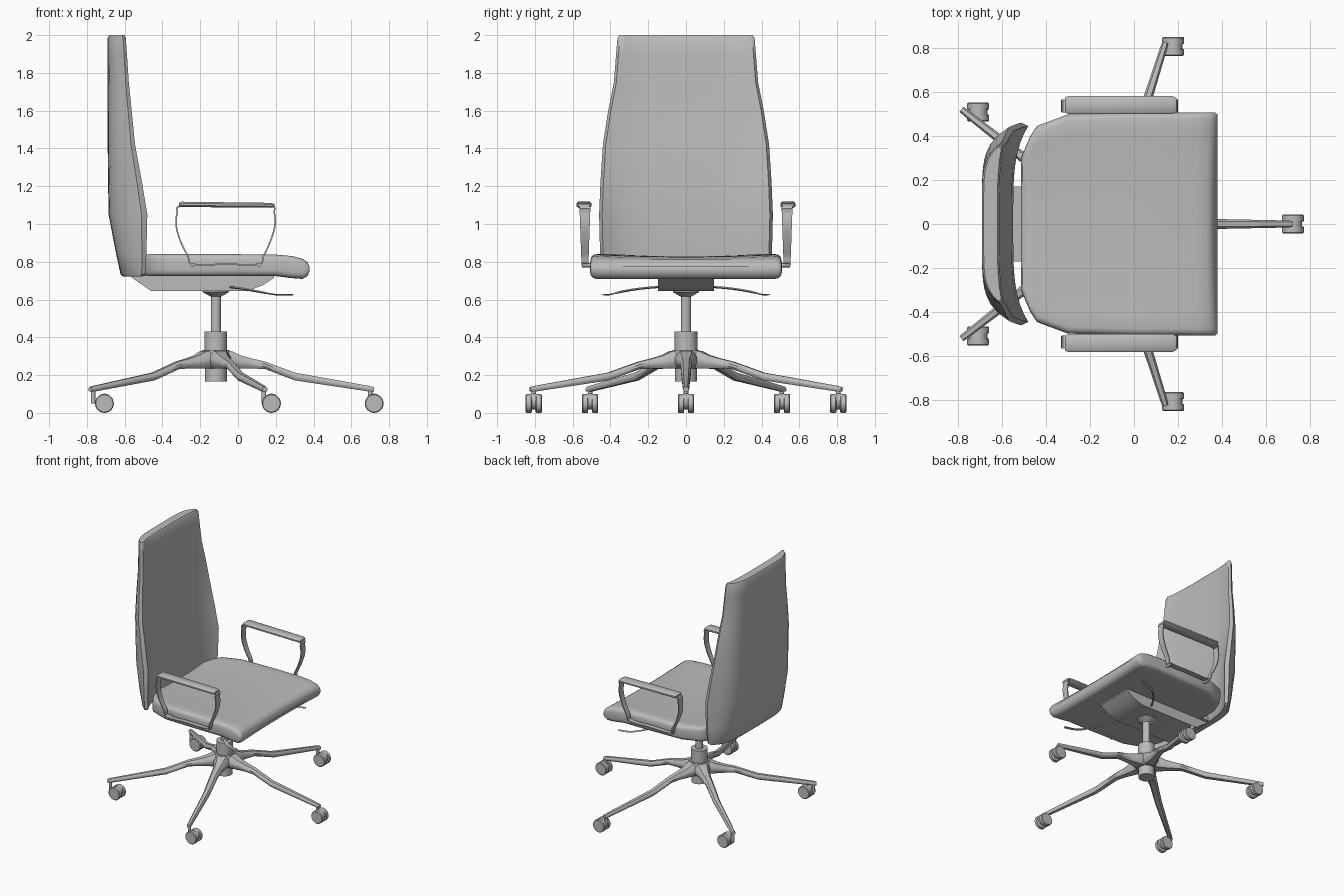
import bpy, bmesh, math
from mathutils import Vector

cube = bpy.data.objects.get("Cube")
if cube:
    bpy.data.objects.remove(cube, do_unlink=True)

grey = bpy.data.materials.new("plain grey")
grey.use_nodes = True
grey.diffuse_color = (0.5, 0.5, 0.5, 1)
grey.node_tree.nodes["Principled BSDF"].inputs["Base Color"].default_value = (0.5, 0.5, 0.5, 1)


def finish(name, bm, angle=40):
    bmesh.ops.recalc_face_normals(bm, faces=bm.faces)
    mesh = bpy.data.meshes.new(name)
    bm.to_mesh(mesh)
    bm.free()
    mesh.materials.append(grey)
    mesh.shade_smooth()
    mesh.set_sharp_from_angle(angle=math.radians(angle))
    obj = bpy.data.objects.new(name, mesh)
    bpy.context.scene.collection.objects.link(obj)
    return obj


def loft(name, rings, closed=False, angle=40):
    """Skin a list of equal rings; cap the ends unless the path is closed."""
    bm = bmesh.new()
    loops = [[bm.verts.new(p) for p in ring] for ring in rings]
    pairs = list(zip(loops, loops[1:]))
    if closed:
        pairs.append((loops[-1], loops[0]))
    n = len(loops[0])
    for a, b in pairs:
        for i in range(n):
            j = (i + 1) % n
            bm.faces.new((a[i], a[j], b[j], b[i]))
    if not closed:
        bm.faces.new(loops[0])
        bm.faces.new(loops[-1])
    return finish(name, bm, angle)


def lathe(name, profile, x, y=0, steps=28):
    """Turn (radius, height) points round a vertical axis."""
    turns = [i * math.tau / steps for i in range(steps)]
    return loft(name, [[(x + r * math.cos(t), y + r * math.sin(t), z) for t in turns]
                       for r, z in profile])


def disc(name, x, z, profile, steps=24):
    """Turn (radius, y) points round an axis along y."""
    turns = [i * math.tau / steps for i in range(steps)]
    return loft(name, [[(x + r * math.cos(t), y, z + r * math.sin(t)) for t in turns]
                       for r, y in profile])


def smooth_path(points, closed=False, steps=4):
    """Catmull-Rom curve through the points."""
    pts = [Vector(p) for p in points]
    n, out = len(pts), []
    pick = (lambda i: pts[i % n]) if closed else (lambda i: pts[max(0, min(n - 1, i))])
    for i in range(n if closed else n - 1):
        a, b, c, d = (pick(i + k) for k in (-1, 0, 1, 2))
        for s in range(steps):
            t = s / steps
            out.append(0.5 * (2 * b + (c - a) * t + (2 * a - 5 * b + 4 * c - d) * t ** 2
                              + (3 * b - a - 3 * c + d) * t ** 3))
    return out if closed else out + [pts[-1]]


# Seat cushion: rounded sections from back to front, dished on top
def seat_ring(x, w, low, high):
    c = min(0.03, (high - low) * 0.4)
    dish = 0.012 if high > 0.82 else 0
    inner = w - c
    ring = []
    for k in range(17):
        y = inner * (k / 8 - 1)
        ring.append((y, high - dish * (1 - (y / inner) ** 2)))
    corner = [(0.5, 0.87), (0.87, 0.5), (1, 0)]
    right_top = [(inner + c * a, high - c + c * b) for a, b in corner]
    right_low = [(inner + c * a, low + c - c * b) for a, b in reversed(corner)]
    ring += right_top + right_low
    ring += [(inner * (1 - k / 8), low) for k in range(17)]
    ring += [(-y, z) for y, z in reversed(right_low)] + [(-y, z) for y, z in reversed(right_top)]
    bow = 0.014 * max(0, min(1, (x - 0.1) / 0.25))
    return [(x - bow * (1 - (y / w) ** 2), y, z) for y, z in ring]


seat = [(-0.512, 0.30, 0.75, 0.81), (-0.505, 0.32, 0.73, 0.833), (-0.47, 0.40, 0.725, 0.84),
        (-0.44, 0.445, 0.725, 0.84), (-0.3, 0.497, 0.725, 0.84), (0, 0.505, 0.725, 0.84),
        (0.2, 0.505, 0.725, 0.838), (0.29, 0.507, 0.714, 0.83), (0.345, 0.507, 0.71, 0.815),
        (0.37, 0.505, 0.725, 0.797), (0.379, 0.497, 0.75, 0.775)]
loft("seat", [seat_ring(*s) for s in seat], angle=60)


# Backrest: shell sections with side wings curling forward
def back_ring(z, w, rear, centre, wing):
    us = [i / 12 - 1 for i in range(25)]
    back = [(rear + 0.85 * (wing - rear) * abs(u) ** 6, w * u, z) for u in us]
    front = [(centre + (wing - centre) * abs(u) ** 4, 0.965 * w * u, z) for u in reversed(us)]
    return back + front


back = [(0.722, 0.43, -0.61, -0.565, -0.505), (0.735, 0.445, -0.622, -0.555, -0.49),
        (0.84, 0.455, -0.645, -0.55, -0.485), (1.05, 0.46, -0.685, -0.548, -0.48),
        (1.22, 0.453, -0.688, -0.555, -0.508), (1.42, 0.44, -0.69, -0.57, -0.545),
        (1.6, 0.412, -0.69, -0.585, -0.563), (1.75, 0.382, -0.69, -0.595, -0.578),
        (1.9, 0.37, -0.69, -0.605, -0.588), (1.985, 0.363, -0.69, -0.61, -0.594),
        (2.0, 0.352, -0.682, -0.62, -0.602)]
loft("backrest", [back_ring(*b) for b in back], angle=50)

# Mechanism housing under the seat, reaching back to the backrest
housing = [(-0.58, 0.735), (-0.56, 0.715), (-0.46, 0.645), (0.05, 0.645), (0.13, 0.675),
           (0.19, 0.715), (0.19, 0.735)]
loft("seat_mechanism", [[(x, y, z) for x, z in housing] for y in (-0.147, 0.147)])
loft("back_bracket", [[(x, y, z) for x, z in ((-0.6, 0.725), (-0.49, 0.725), (-0.49, 0.76), (-0.6, 0.76))]
                      for y in (-0.17, 0.17)])

# Gas column, sleeve and lower hub
AXIS = -0.117
lathe("gas_column", [(0.027, 0.4), (0.027, 0.615), (0.07, 0.64), (0.07, 0.65)], AXIS)
lathe("column_sleeve", [(0.06, 0.32), (0.06, 0.43)], AXIS)
lathe("base_hub", [(0.07, 0.235), (0.085, 0.25), (0.085, 0.31), (0.07, 0.333)], AXIS)
lathe("lower_sleeve", [(0.058, 0.165), (0.058, 0.25)], AXIS)

# Five base legs: (distance, half width, bottom, top)
sections = [(0.02, 0.06, 0.237, 0.332), (0.08, 0.058, 0.236, 0.328), (0.13, 0.042, 0.235, 0.305),
            (0.19, 0.033, 0.235, 0.288), (0.26, 0.029, 0.232, 0.272), (0.5, 0.024, 0.172, 0.213),
            (0.97, 0.016, 0.113, 0.143), (1.0, 0.014, 0.112, 0.137)]
outline = [(-1, 0.3), (-0.6, 0), (0.6, 0), (1, 0.3), (1, 0.65), (0.55, 1), (-0.55, 1), (-1, 0.65)]
casters = []
for degrees, reach, shift in ((0, 0.836, 0.012), (72.5, 0.865, 0.03), (142, 0.845, 0.05),
                              (218, 0.845, 0.05), (287.5, 0.865, 0.03)):
    a = math.radians(degrees)
    out, side = Vector((math.cos(a), math.sin(a), 0)), Vector((-math.sin(a), math.cos(a), 0))
    rings = []
    for d, w, low, high in sections:
        r = d if d < 0.3 else d * reach
        mid = Vector((AXIS, 0, 0)) + out * r
        rings.append([mid + side * (w * s) + Vector((0, 0, low + (high - low) * h)) for s, h in outline])
    loft("base_leg", rings)
    tip = Vector((AXIS, 0, 0)) + out * (reach - 0.02)
    casters.append((tip, tip.x + shift + 0.01))

# Twin-wheel casters, all trailing the same way
for tip, x in casters:
    for s in (-1, 1):
        disc("caster_wheel", x, 0.05, [(0.044, tip.y + s * 0.01), (0.05, tip.y + s * 0.014),
                                       (0.05, tip.y + s * 0.038), (0.045, tip.y + s * 0.043)])
    disc("caster_body", x, 0.06, [(0.042, tip.y - 0.014), (0.042, tip.y + 0.014)])
    lathe("caster_stem", [(0.012, 0.05), (0.012, 0.125)], tip.x, tip.y, 12)

# Armrests: a thin bent band, a padded top and two fixing pins on each side
band = [(-0.3, 1.095), (-0.322, 1.06), (-0.327, 0.99), (-0.305, 0.91), (-0.265, 0.83), (-0.24, 0.787),
        (-0.06, 0.787), (0.11, 0.787), (0.135, 0.83), (0.172, 0.91), (0.195, 0.99), (0.192, 1.06),
        (0.172, 1.095), (-0.06, 1.098)]
path = smooth_path([(x, 0, z) for x, z in band], closed=True)
for s in (-1, 1):
    rings = []
    for i, p in enumerate(path):
        t = (path[(i + 1) % len(path)] - path[i - 1]).normalized()
        n = Vector((-t.z, 0, t.x)) * 0.004
        w = 0.018 + 0.011 * (p.z - 0.78) / 0.31
        y = Vector((0, s * 0.535, 0))
        wide = Vector((0, w, 0))
        rings.append([p + y + n - wide, p + y + n + wide, p + y - n + wide, p + y - n - wide])
    loft("armrest_band", rings, closed=True)
    pad = []
    for x, w, low, high in ((-0.313, 0.034, 1.096, 1.11), (-0.3, 0.041, 1.09, 1.118),
                            (0.175, 0.041, 1.086, 1.112), (0.192, 0.032, 1.092, 1.106)):
        prof = [(-0.7, 0), (0.7, 0), (1, 0.3), (1, 0.7), (0.75, 1), (-0.75, 1), (-1, 0.7), (-1, 0.3)]
        pad.append([(x, s * 0.54 + w * a, low + (high - low) * b) for a, b in prof])
    loft("armrest_pad", pad)
    for x in (-0.243, 0.113):
        disc("armrest_pin", x, 0.782, [(0.011, s * 0.49), (0.011, s * 0.55)], 12)

# Adjustment levers with flattened paddles
for s in (-1, 1):
    pts = smooth_path([(-0.05, s * 0.13, 0.668), (0.02, s * 0.24, 0.658), (0.11, s * 0.34, 0.642),
                       (0.2, s * 0.405, 0.626), (0.29, s * 0.435, 0.626)])
    rings = []
    for i, p in enumerate(pts):
        t = pts[min(i + 1, len(pts) - 1)] - pts[max(i - 1, 0)]
        n = Vector((-t.y, t.x, 0)).normalized() * (0.007 if i < 10 else 0.014)
        up = Vector((0, 0, 0.006 if i < 10 else 0.004))
        rings.append([p + n, p + up, p - n, p - up])
    loft("adjustment_lever", rings)
